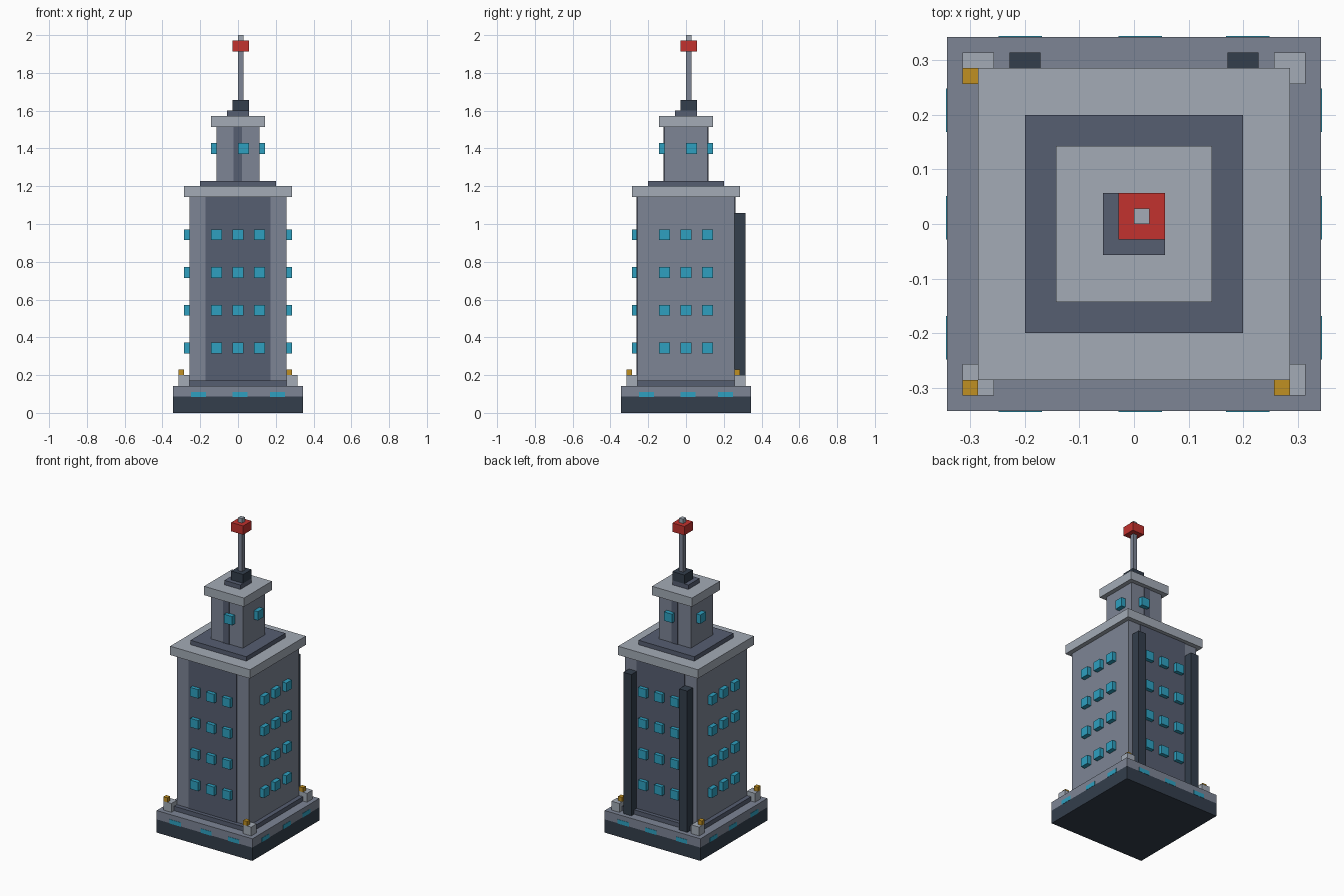
import bpy
import bmesh
from mathutils import Matrix, Vector
from math import pi

if "Cube" in bpy.data.objects:
    bpy.data.objects.remove(bpy.data.objects["Cube"])

U = 1 / 35  # one building block


def lin(c):
    c /= 255
    return c / 12.92 if c <= 0.04045 else ((c + 0.055) / 1.055) ** 2.4


def material(name, r, g, b):
    m = bpy.data.materials.new(name)
    m.diffuse_color = (lin(r), lin(g), lin(b), 1)
    m.use_nodes = True
    m.node_tree.nodes["Principled BSDF"].inputs["Base Color"].default_value = m.diffuse_color
    return m


GREY = material("concrete grey", 125, 133, 149)
SLATE = material("slate", 86, 94, 113)
PALE = material("pale stone", 163, 171, 182)
DARK = material("dark steel", 51, 62, 76)
CYAN = material("cyan glass", 46, 160, 192)
RED = material("beacon red", 194, 50, 46)
GOLD = material("lamp gold", 192, 144, 34)


def boxes(name, mat, specs):
    """One object from boxes given as (x0, x1, y0, y1, z0, z1) in blocks."""
    bm = bmesh.new()
    for x0, x1, y0, y1, z0, z1 in specs:
        size = Vector((x1 - x0, y1 - y0, z1 - z0)) * U
        mid = Vector((x0 + x1, y0 + y1, z0 + z1)) * U / 2
        bmesh.ops.create_cube(bm, size=1, matrix=Matrix.Translation(mid) @ Matrix.Diagonal((*size, 1)))
    mesh = bpy.data.meshes.new(name)
    bm.to_mesh(mesh)
    bm.free()
    mesh.materials.append(mat)
    ob = bpy.data.objects.new(name, mesh)
    bpy.context.collection.objects.link(ob)
    return ob


def slab(name, mat, half, z0, z1):
    return boxes(name, mat, [(-half, half, -half, half, z0, z1)])


def four_sides(spans, near, far):
    """Repeat (a0, a1, z0, z1) boxes on all four walls between two distances."""
    out = []
    for a0, a1, z0, z1 in spans:
        for d0, d1 in ((near, far), (-far, -near)):
            out += [(a0, a1, d0, d1, z0, z1), (d0, d1, a0, a1, z0, z1)]
    return out


# Stacked square tiers
slab("foundation", DARK, 12, 0, 3)
slab("base_terrace", GREY, 12, 3, 5)
slab("plinth", SLATE, 10, 5, 6)
slab("main_tower", GREY, 9, 6, 40)
slab("main_cornice", PALE, 10, 40, 42)
slab("roof_step", SLATE, 7, 42, 43)
slab("upper_tower", GREY, 4, 43, 53)
slab("upper_cornice", PALE, 5, 53, 55)
slab("mast_step", SLATE, 2, 55, 56)

# Mast and beacon, one half block off centre
boxes("mast_socket", DARK, [(-1, 2, -1, 2, 56, 58)])
boxes("mast", GREY, [(0, 1, 0, 1, 58, 67)])
boxes("beacon", RED, [(-1, 2, -1, 2, 67, 69)])
boxes("mast_tip", PALE, [(0, 1, 0, 1, 69, 70)])

# Dark wall panels on front and back
t = 0.15
boxes("main_panels", SLATE, [(-6, 6, -9 - t, -9, 6, 40), (-6, 6, 9, 9 + t, 6, 40)])
boxes("upper_panels", SLATE, [(-0.8, 0.7, -4 - t, -4, 43, 53), (-0.8, 0.7, 4, 4 + t, 43, 53)])

# Projecting windows
grid = [(a - 1, a + 1, z, z + 2) for a in (-4, 0, 4) for z in (11, 18, 25, 32)]
boxes("main_windows", CYAN, four_sides(grid, 9, 10))
boxes("upper_windows", CYAN, four_sides([(0, 2, 48, 50)], 4, 5))

# Light strips around the base
strips = [(c - 1.4, c + 1.4, 2.95, 3.9) for c in (-7.3, 0.4, 7.3)]
boxes("base_lights", CYAN, four_sides(strips, 11.9, 12.06))

# Corner posts with lamps
corners = [(x, y) for x in (-11, 9) for y in (-11, 9)]
boxes("corner_posts", PALE, [(x, x + 2, y, y + 2, 5, 7) for x, y in corners])
boxes("corner_lamps", GOLD, [(x, x + 1, y, y + 1, 7, 8) for x, y in corners])

# Service shafts on the back wall
boxes("back_shafts", DARK, [(x, x + 2, 9, 11, 5, 37) for x in (-8, 6)])
